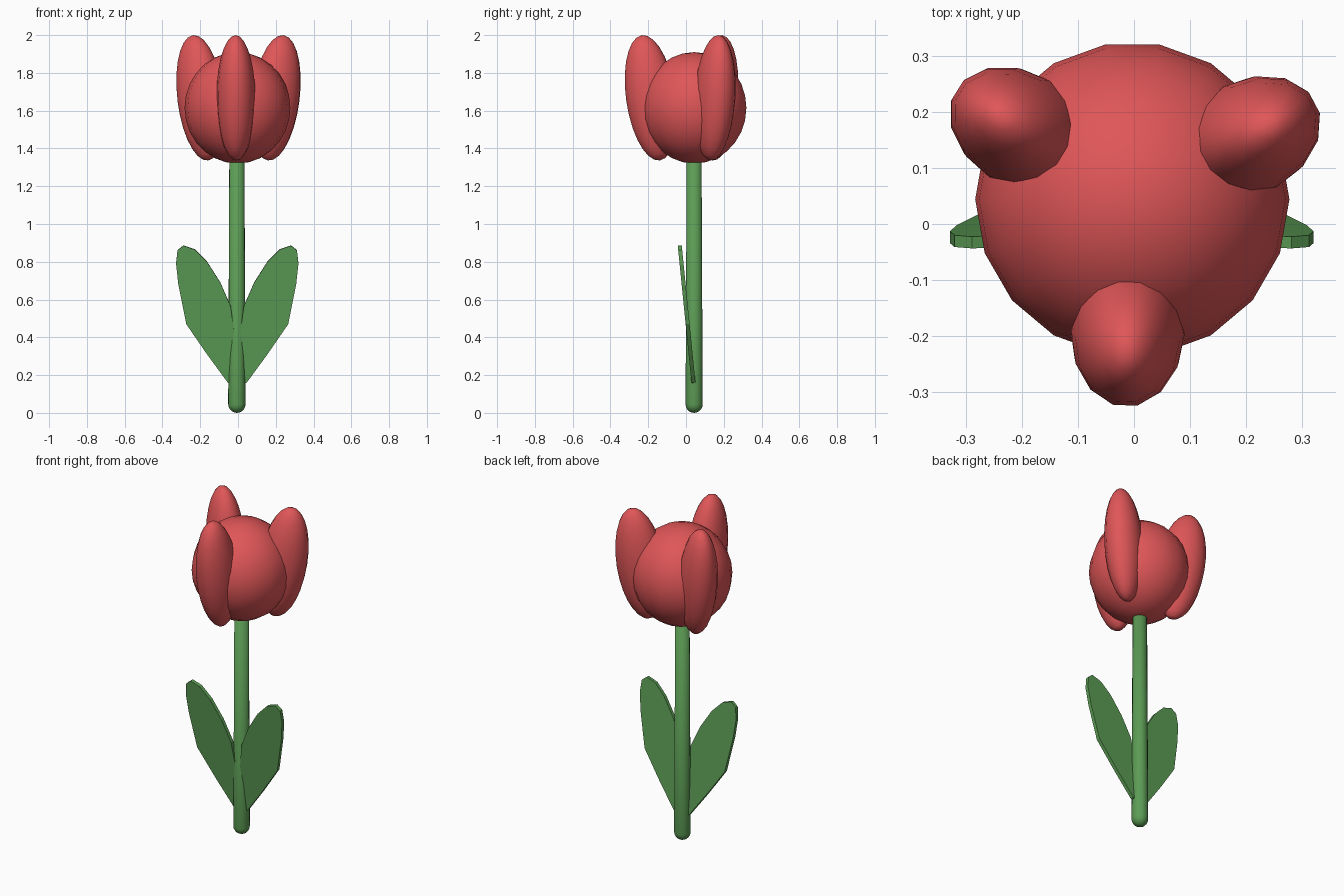
import bpy, bmesh, math
from mathutils import Matrix, Vector

if "Cube" in bpy.data.objects:
    bpy.data.objects.remove(bpy.data.objects["Cube"])

CX, CY = -0.003, 0.044  # flower axis


def material(name, rgb):
    m = bpy.data.materials.new(name)
    m.diffuse_color = (*rgb, 1)
    m.use_nodes = True
    m.node_tree.nodes["Principled BSDF"].inputs["Base Color"].default_value = m.diffuse_color
    return m


RED = material("tulip red", (0.74, 0.093, 0.097))
GREEN = material("leaf green", (0.107, 0.33, 0.09))


def finish(name, bm, mat, smooth=True):
    bmesh.ops.recalc_face_normals(bm, faces=bm.faces)
    me = bpy.data.meshes.new(name)
    bm.to_mesh(me)
    bm.free()
    me.materials.append(mat)
    for p in me.polygons:
        p.use_smooth = smooth
    ob = bpy.data.objects.new(name, me)
    bpy.context.collection.objects.link(ob)
    return ob


def ellipsoid(name, matrix, segs, rings):
    bm = bmesh.new()
    bmesh.ops.create_uvsphere(bm, u_segments=segs, v_segments=rings, radius=1, matrix=matrix)
    return finish(name, bm, RED)


# Flower bulb
ellipsoid("bulb", Matrix.Translation((CX, CY, 1.615)) @ Matrix.Rotation(math.pi / 2, 4, 'Z')
          @ Matrix.Diagonal((0.28, 0.28, 0.295, 1)), 18, 14)

# Three petals leaning outwards around the bulb
for name, deg in (("front_petal", 268), ("right_petal", 28), ("left_petal", 148)):
    a = math.radians(deg)
    ellipsoid(name, Matrix.Translation((CX + 0.23 * math.cos(a), CY + 0.23 * math.sin(a), 1.668))
              @ Matrix.Rotation(a, 4, 'Z') @ Matrix.Rotation(math.radians(8.2), 4, 'Y')
              @ Matrix.Diagonal((0.134, 0.103, 0.335, 1)), 14, 14)

# Stem: lathed profile with a rounded foot
bm = bmesh.new()
R = 0.046
profile = [(R * math.sin(t * math.pi / 10), R - R * math.cos(t * math.pi / 10)) for t in range(6)]
profile += [(0.040, 1.36), (0, 1.38)]
verts = [bm.verts.new((r, 0, z)) for r, z in profile]
edges = [bm.edges.new(e) for e in zip(verts, verts[1:])]
bmesh.ops.spin(bm, geom=verts + edges, cent=(0, 0, 0), axis=(0, 0, 1),
               angle=math.tau, steps=18, use_duplicate=False)
bmesh.ops.remove_doubles(bm, verts=bm.verts, dist=0.0005)
bmesh.ops.translate(bm, verts=bm.verts, vec=(CX - 0.003, CY - 0.001, 0))
finish("stem", bm, GREEN)

# Leaves: flat outlines leaning forward, given thickness
OUTLINE = [(0.01, 0.15), (0.05, 0.16), (0.16, 0.31), (0.27, 0.47), (0.312, 0.68), (0.324, 0.79),
           (0.316, 0.86), (0.285, 0.885), (0.225, 0.865), (0.16, 0.80), (0.09, 0.69),
           (0.035, 0.565), (0.015, 0.42), (0.005, 0.27)]
for name, side in (("right_leaf", 1), ("left_leaf", -1)):
    bm = bmesh.new()
    face = bm.faces.new([bm.verts.new((side * x - 0.004, 0.03 - (z - 0.15) * 0.1, z))
                         for x, z in OUTLINE])
    new = bmesh.ops.extrude_face_region(bm, geom=[face], use_keep_orig=True)["geom"]
    bmesh.ops.translate(bm, vec=Vector((0, 0.021, 0.002)),
                        verts=[v for v in new if isinstance(v, bmesh.types.BMVert)])
    finish(name, bm, GREEN, smooth=False)
